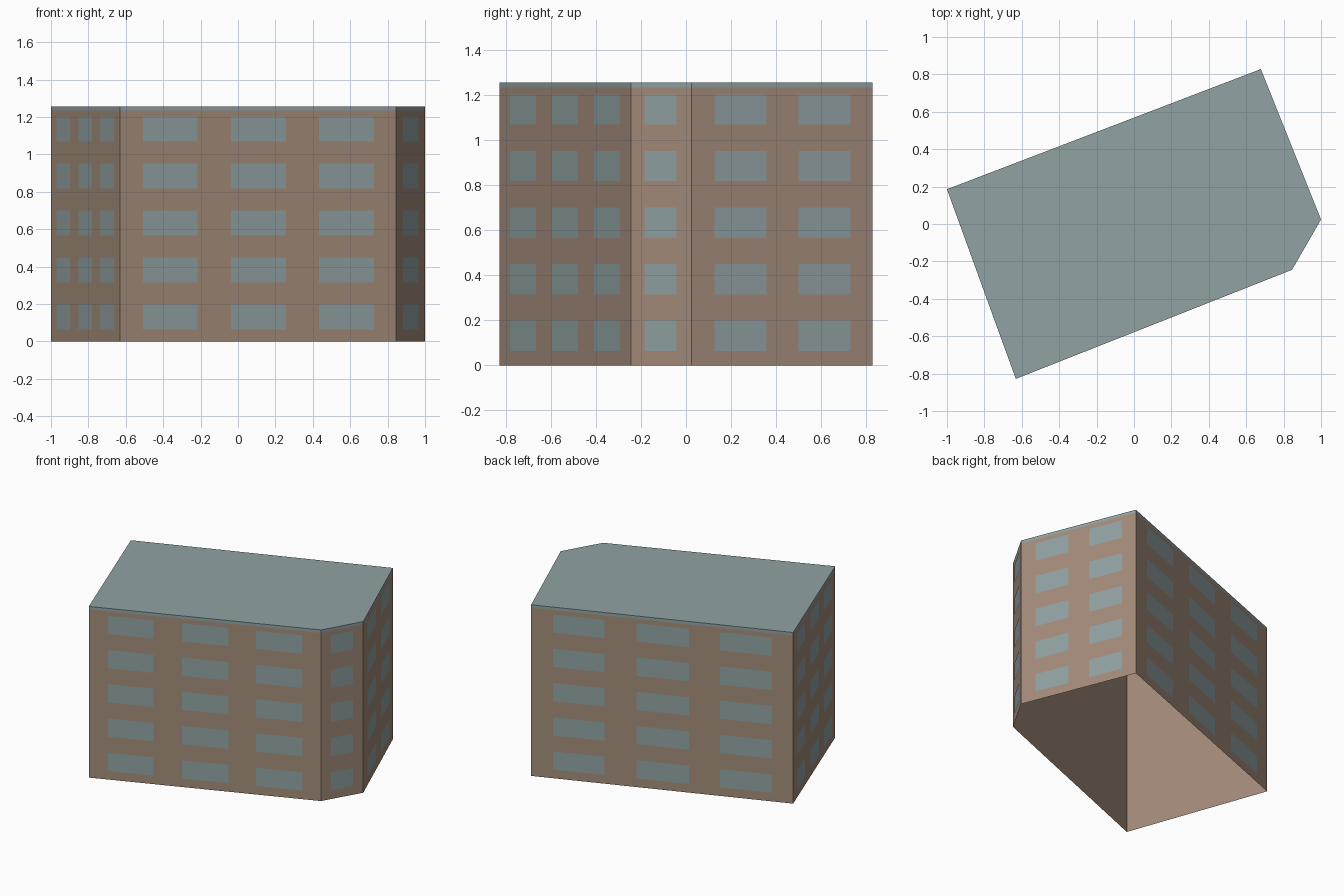
import bpy
import bmesh
from mathutils import Vector

default = bpy.data.objects.get("Cube")
if default:
    bpy.data.objects.remove(default, do_unlink=True)


def material(name, rgb):
    mat = bpy.data.materials.new(name)
    mat.use_nodes = True
    mat.diffuse_color = (*rgb, 1)
    mat.node_tree.nodes["Principled BSDF"].inputs["Base Color"].default_value = (*rgb, 1)
    return mat


def finish(bm, name, mat):
    mesh = bpy.data.meshes.new(name)
    bm.to_mesh(mesh)
    bm.free()
    mesh.materials.append(mat)
    obj = bpy.data.objects.new(name, mesh)
    bpy.context.collection.objects.link(obj)
    return obj


def prism(name, low, high, mat, capped):
    """Side walls over the footprint, with an optional top face."""
    bm = bmesh.new()
    bottom = [bm.verts.new((x, y, low)) for x, y in footprint]
    top = [bm.verts.new((x, y, high)) for x, y in footprint]
    for i in range(len(footprint)):
        j = (i + 1) % len(footprint)
        bm.faces.new((bottom[i], bottom[j], top[j], top[i]))
    if capped:
        bm.faces.new(top)
    return finish(bm, name, mat)


brown = material("brown wall", (0.37, 0.262, 0.196))
grey = material("blue grey", (0.285, 0.36, 0.367))

# Footprint, counter-clockwise: a turned rectangle with one cut corner
footprint = [(-0.632, -0.828), (0.845, -0.245), (1.0, 0.024), (0.678, 0.828), (-1.0, 0.186)]
height = 1.256
eaves = 1.234
floors = 5
storey = height / floors

# Open-bottomed walls and flat roof with its edge band
prism("walls", 0, eaves, brown, False)
prism("roof", eaves, height, grey, True)

# Window columns for each wall: (start, end) as a share of the wall length
triple = [(0.083, 0.28), (0.402, 0.602), (0.721, 0.92)]
columns = {
    "front": triple,
    "corner": [(0.23, 0.76)],
    "side": [(0.126, 0.413), (0.591, 0.878)],
    "back": triple,
    "end": triple,
}
sill, head, proud = 0.064, 0.198, 0.002

for i, (wall, spans) in enumerate(columns.items()):
    a = Vector((*footprint[i], 0))
    b = Vector((*footprint[(i + 1) % len(footprint)], 0))
    along = b - a
    out = Vector((along.y, -along.x, 0)).normalized() * proud
    bm = bmesh.new()
    for floor in range(floors):
        z0, z1 = (floor * storey + z for z in (sill, head))
        for s, e in spans:
            corners = ((s, z0), (e, z0), (e, z1), (s, z1))
            bm.faces.new([bm.verts.new(a + along * t + out + Vector((0, 0, z)))
                          for t, z in corners])
    finish(bm, wall + "_windows", grey)
